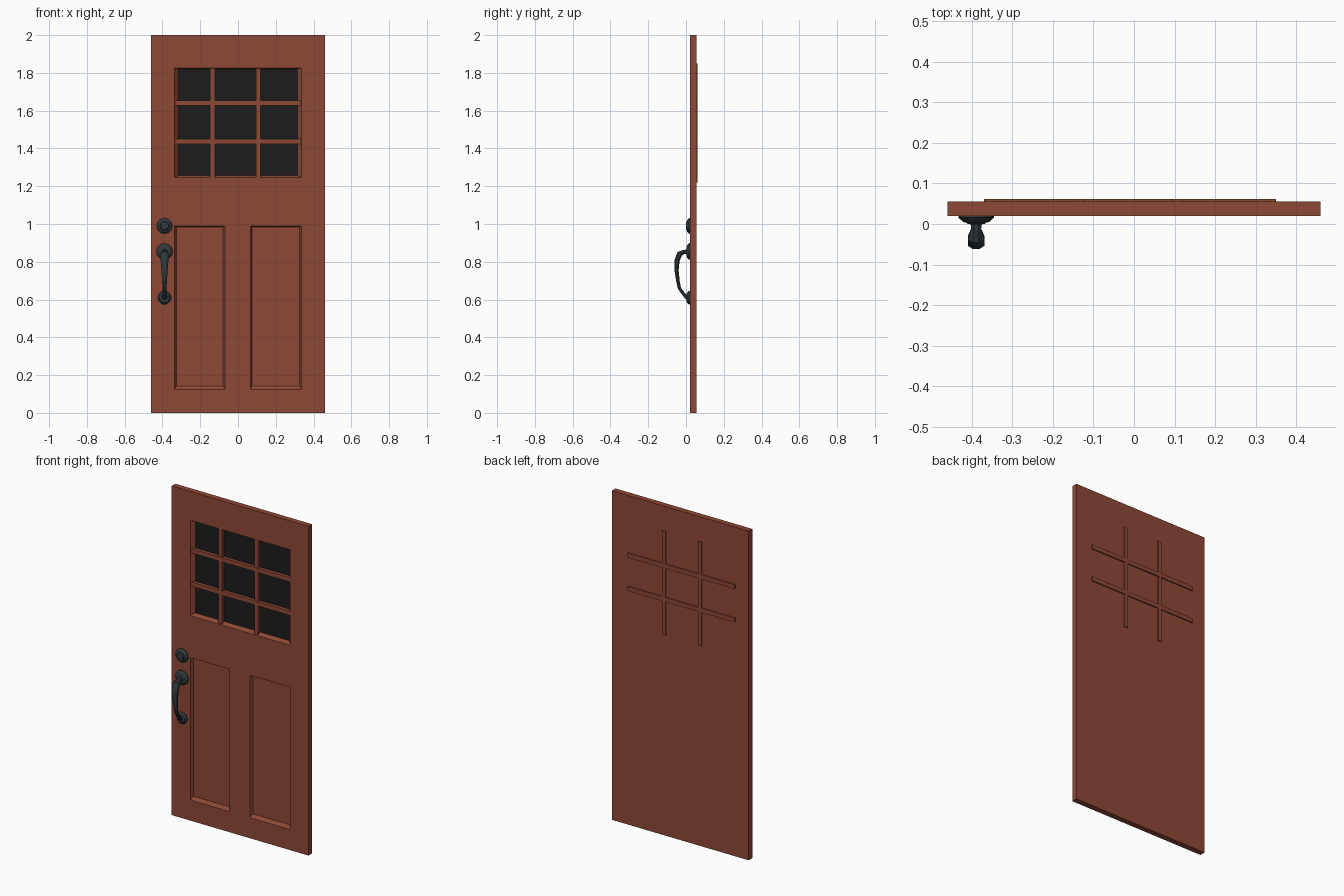
import bpy, bmesh
from math import sin, cos, pi
from mathutils import Vector

if "Cube" in bpy.data.objects:
    bpy.data.objects.remove(bpy.data.objects["Cube"])


def material(name, rgb):
    m = bpy.data.materials.new(name)
    m.diffuse_color = (*rgb, 1)
    m.use_nodes = True
    m.node_tree.nodes["Principled BSDF"].inputs["Base Color"].default_value = m.diffuse_color
    return m


WOOD = material("red_wood", (0.27, 0.065, 0.035))
GLASS = material("dark_glass", (0.012, 0.012, 0.012))
METAL = material("dark_metal", (0.032, 0.042, 0.046))


def loft(name, rings, mat):
    """Skin a list of equal-length point rings into a closed solid."""
    bm = bmesh.new()
    vs = [[bm.verts.new(p) for p in ring] for ring in rings]
    n = len(vs[0])
    for a, b in zip(vs, vs[1:]):
        for i in range(n):
            j = (i + 1) % n
            bm.faces.new((a[i], a[j], b[j], b[i]))
    bm.faces.new(vs[0][::-1])
    bm.faces.new(vs[-1])
    bmesh.ops.recalc_face_normals(bm, faces=bm.faces[:])
    me = bpy.data.meshes.new(name)
    bm.to_mesh(me)
    bm.free()
    me.materials.append(mat)
    ob = bpy.data.objects.new(name, me)
    bpy.context.collection.objects.link(ob)
    return ob


def rect(x0, x1, z0, z1, y):
    return [(x0, y, z0), (x1, y, z0), (x1, y, z1), (x0, y, z1)]


def box(name, x0, x1, y0, y1, z0, z1, mat):
    return loft(name, [rect(x0, x1, z0, z1, y0), rect(x0, x1, z0, z1, y1)], mat)


FRONT, BACK = 0.02, 0.055

# Door slab with bevelled pockets for the window and two lower panels
door = box("door_slab", -0.46, 0.46, FRONT, BACK, 0, 2, WOOD)
# x0, x1, z0, z1, depth, side slope, bottom slope, top slope
pockets = [(-0.335, 0.335, 1.245, 1.825, 0.024, 0.02, 0.013, 0.005),
           (-0.335, -0.07, 0.125, 0.99, 0.018, 0.009, 0.018, 0.005),
           (0.065, 0.335, 0.125, 0.99, 0.018, 0.009, 0.018, 0.005)]
for x0, x1, z0, z1, d, s, b, t in pockets:
    cutter = loft("pocket_cutter", [
        rect(x0, x1, z0, z1, FRONT - 0.02), rect(x0, x1, z0, z1, FRONT),
        rect(x0 + s, x1 - s, z0 + b, z1 - t, FRONT + d)], WOOD)
    cutter.hide_render = True
    mod = door.modifiers.new("pocket", 'BOOLEAN')
    mod.operation = 'DIFFERENCE'
    mod.solver = 'EXACT'
    mod.object = cutter
    bpy.context.view_layer.objects.active = door
    bpy.ops.object.modifier_apply(modifier=mod.name)
    bpy.data.objects.remove(cutter)

# Window pane on the pocket floor
box("window_glass", -0.315, 0.315, 0.043, 0.046, 1.258, 1.82, GLASS)

# Glazing bars, standing slightly proud of the back
for x in (-0.135, 0.107):
    box("vertical_bar", x - 0.012, x + 0.012, 0.024, 0.0615, 1.22, 1.85, WOOD)
for z in (1.64, 1.437):
    box("horizontal_bar", -0.37, 0.35, 0.023, 0.062, z - 0.013, z + 0.013, WOOD)

# Lock and handle rosettes, turned about the y axis
HX = -0.389


def turned(name, z, profile, n=12):
    loft(name, [[(HX + r * cos(2 * pi * i / n), y, z + r * sin(2 * pi * i / n))
                 for i in range(n)] for r, y in profile], METAL)


turned("deadbolt", 0.99, [(0.042, 0.021), (0.042, 0.016), (0.031, 0.006),
                          (0.024, 0.004), (0.021, 0.0), (0.012, -0.001)])
turned("upper_rosette", 0.855, [(0.044, 0.021), (0.044, 0.016), (0.032, 0.005), (0.018, 0.002)])
turned("lower_rosette", 0.61, [(0.036, 0.021), (0.036, 0.016), (0.027, 0.005), (0.015, 0.002)])

# Pull handle: octagonal bar swept along a bowed path (y, z, half width, half thickness)
path = [(0.008, 0.852, 0.016, 0.014), (-0.012, 0.852, 0.013, 0.012),
        (-0.034, 0.842, 0.022, 0.016), (-0.048, 0.805, 0.022, 0.015),
        (-0.050, 0.755, 0.018, 0.012), (-0.043, 0.70, 0.014, 0.010),
        (-0.035, 0.66, 0.011, 0.009), (-0.012, 0.628, 0.011, 0.009),
        (0.008, 0.608, 0.015, 0.012)]
rings = []
for k, (y, z, w, t) in enumerate(path):
    a, b = path[max(k - 1, 0)], path[min(k + 1, len(path) - 1)]
    d = Vector((0, b[0] - a[0], b[1] - a[1])).normalized()
    side = Vector((1, 0, 0)).cross(d)
    rings.append([Vector((HX, y, z)) + Vector((w * cos(q), 0, 0)) + side * t * sin(q)
                  for q in (2 * pi * (i + 0.5) / 8 for i in range(8))])
loft("pull_handle", rings, METAL)
